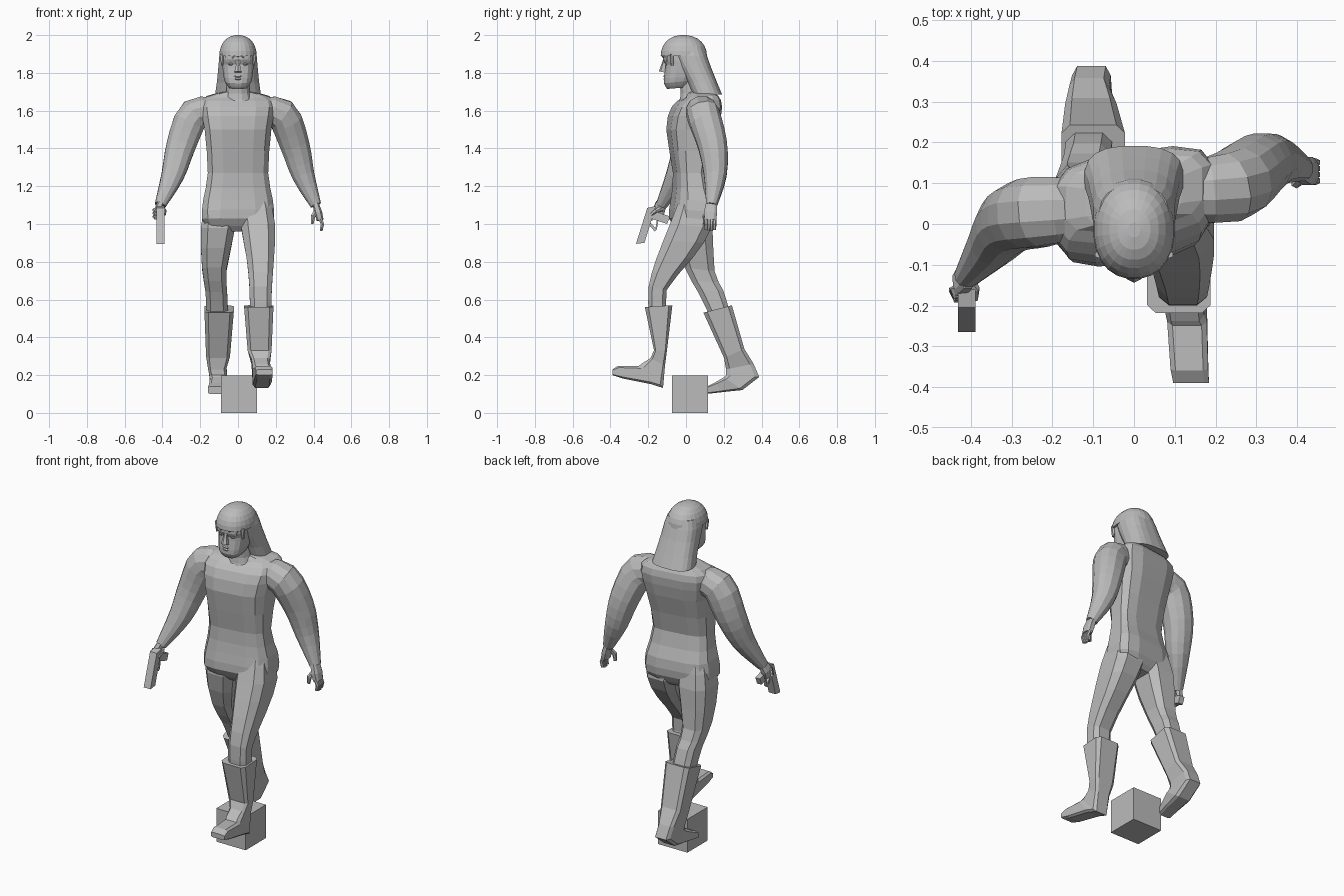
import bpy, bmesh, math
from mathutils import Vector

cube = bpy.data.objects.get("Cube")
if cube:
    bpy.data.objects.remove(cube, do_unlink=True)

shade = (0.5, 0.5, 0.5, 1)
grey = bpy.data.materials.new("plain grey")
grey.use_nodes = True
grey.diffuse_color = shade
grey.node_tree.nodes["Principled BSDF"].inputs["Base Color"].default_value = shade


def skin(name, rings):
    """Bridge equal outlines into a closed, flat-shaded object."""
    bm = bmesh.new()
    loops = [[bm.verts.new(corner) for corner in ring] for ring in rings]
    count = len(loops[0])
    for lower, upper in zip(loops, loops[1:]):
        for i in range(count):
            j = (i + 1) % count
            bm.faces.new((lower[i], lower[j], upper[j], upper[i]))
    bm.faces.new(loops[0])
    bm.faces.new(loops[-1])
    bmesh.ops.recalc_face_normals(bm, faces=bm.faces)
    mesh = bpy.data.meshes.new(name)
    bm.to_mesh(mesh)
    bm.free()
    mesh.materials.append(grey)
    obj = bpy.data.objects.new(name, mesh)
    bpy.context.collection.objects.link(obj)


def outline(sides, roundness):
    """Unit outline between a square and a circle."""
    def bend(value):
        return math.copysign(abs(value) ** roundness, value)
    turns = [(i + 0.5) * math.tau / sides for i in range(sides)]
    return [(bend(math.cos(turn)), bend(math.sin(turn))) for turn in turns]


def spline(points, t):
    """Point on a smooth curve through evenly spaced keys."""
    last = len(points) - 1
    i = min(int(t * last), last - 1)
    f = t * last - i
    before, start, end, after = (Vector(points[max(0, min(last, k))]) for k in range(i - 1, i + 3))
    leave, arrive = (end - before) / 2, (after - start) / 2
    blend = f * f * (3 - 2 * f)
    return start.lerp(end, blend) + leave * f * (1 - f) ** 2 - arrive * f * f * (1 - f)


def body(name, front, back, width, rings, sides=8, roundness=0.6, yaw=0):
    """Sections between front and back (y, z) edges; width holds (centre x, half width)."""
    sections = []
    for k in range(rings):
        t = k / (rings - 1)
        near, far, (centre, half) = spline(front, t), spline(back, t), spline(width, t)
        section = []
        for u, v in outline(sides, roundness):
            y, z = near.lerp(far, (v + 1) / 2)
            section.append((centre + u * half, y + yaw * u * half, z))
        sections.append(section)
    skin(name, sections)


def limb(name, keys, rings, sides=10, roundness=0.9, flatness=1):
    """Tube through (x, y, z, radius) keys."""
    stations = [spline(keys, k / (rings - 1)) for k in range(rings)]
    sections = []
    for k, station in enumerate(stations):
        ahead = stations[min(k + 1, rings - 1)].to_3d()
        behind = stations[max(k - 1, 0)].to_3d()
        along = (ahead - behind).normalized()
        across = Vector((0, 1, 0)).cross(along).normalized()
        depth = along.cross(across)
        sections.append([station.to_3d() + (across * u * flatness + depth * v) * station.w
                         for u, v in outline(sides, roundness)])
    skin(name, sections)


def plate(name, profile, centre, half):
    """Side profile of (y, z) points given thickness across x."""
    skin(name, [[(x, y, z) for y, z in profile] for x in (centre - half, centre + half)])


# Torso, twisted so the left shoulder sits back
body("torso",
     front=[(-.03, .96), (-.08, 1.03), (-.07, 1.13), (-.06, 1.27), (-.095, 1.5), (-.065, 1.62), (-.01, 1.67),
            (0, 1.7)],
     back=[(.1, .96), (.14, 1.02), (.14, 1.12), (.1, 1.27), (.16, 1.5), (.18, 1.62), (.16, 1.68), (.12, 1.7)],
     width=[(0, .15), (0, .193), (0, .188), (0, .163), (0, .18), (0, .2), (0, .17), (0, .07)],
     rings=15, sides=12, roundness=0.55, yaw=0.14)

# Legs: the left strides forward, the right trails; their tops sink into the hips
body("left_thigh",
     front=[(-.03, 1.15), (-.09, 1), (-.16, .82), (-.2, .67), (-.2, .52)],
     back=[(.11, 1.12), (.14, .98), (.04, .82), (-.1, .65), (-.09, .52)],
     width=[(.09, .08), (.106, .095), (.118, .076), (.12, .062), (.12, .06)], rings=9)
body("right_thigh",
     front=[(-.04, 1.15), (-.07, .98), (-.01, .77), (.06, .64), (.12, .52)],
     back=[(.11, 1.12), (.145, .98), (.155, .75), (.2, .65), (.23, .55)],
     width=[(-.09, .08), (-.106, .095), (-.125, .068), (-.115, .06), (-.11, .06)], rings=9)
body("left_boot",
     front=[(-.22, .56), (-.17, .33), (-.19, .29), (-.24, .26), (-.25, .25), (-.36, .25), (-.39, .23)],
     back=[(-.07, .57), (-.1, .33), (-.11, .25), (-.12, .13), (-.18, .15), (-.33, .18), (-.39, .2)],
     width=[(.11, .08), (.12, .05), (.13, .05), (.14, .045)], rings=7, roundness=0.35)
body("right_boot",
     front=[(.09, .53), (.2, .29), (.21, .23), (.21, .2), (.2, .19), (.15, .16), (.11, .14)],
     back=[(.245, .57), (.31, .34), (.36, .26), (.39, .19), (.3, .12), (.2, .11), (.11, .1)],
     width=[(-.1, .08), (-.11, .05), (-.1, .05), (-.12, .04)], rings=7, roundness=0.35)

# Arms share one mirrored shape; the right swings forward, the left hangs back
arm = [(.1, 1.59, .07), (.23, 1.58, .088), (.3, 1.42, .08), (.345, 1.26, .062), (.412, 1.1, .03)]
for side, sign, sway in (("left", 1, (.08, .09, .14, .155, .135)), ("right", -1, (.04, .03, .01, -.045, -.13))):
    limb(side + "_arm", [(sign * x, y, z, r) for (x, z, r), y in zip(arm, sway)], rings=13, sides=12)

# Open left hand
limb("left_palm", [(.41, .135, 1.11, .03), (.425, .13, 1.06, .036), (.435, .128, 1.02, .032)],
     rings=3, sides=8, roundness=0.6, flatness=0.6)
for i in range(4):
    y = .106 + i * .015
    tip = .96 + abs(i - 1.5) * .006
    limb(f"left_finger_{i + 1}", [(.434, y, 1.03, .011), (.447, y, 1, .01), (.44, y, tip, .008)],
         rings=3, sides=6)
limb("left_thumb", [(.415, .12, 1.07, .014), (.397, .1, 1.04, .013), (.393, .1, 1, .008)],
     rings=3, sides=6)

# Gripping right hand
limb("right_palm", [(-.41, -.13, 1.11, .03), (-.425, -.145, 1.07, .034), (-.425, -.155, 1.03, .028)],
     rings=3, sides=8, roundness=0.6, flatness=0.6)
for i in range(3):
    y, z = -.155 - i * .004, 1.075 - i * .018
    limb(f"right_finger_{i + 1}", [(-.443, y, z, .011), (-.437, y - .02, z - .006, .01),
                                   (-.405, y - .02, z - .014, .009)], rings=3, sides=6)
limb("right_thumb", [(-.405, -.13, 1.08, .014), (-.39, -.16, 1.07, .012), (-.39, -.185, 1.05, .008)],
     rings=3, sides=6)

# Pistol pointing down
plate("pistol_body", [(-.205, 1.085), (-.16, 1.095), (-.22, .9), (-.265, .895)], centre=-.41, half=.022)
plate("pistol_grip", [(-.185, 1.075), (-.19, 1.03), (-.1, 1), (-.085, 1.04)], centre=-.41, half=.015)
guard = [(-.2, 1), (-.165, .96), (-.155, 1.015)]
for i, ((y, z), (end_y, end_z)) in enumerate(zip(guard, guard[1:])):
    plate(f"trigger_guard_{i + 1}", [(y, z), (end_y, end_z), (end_y + .01, end_z + .01), (y + .01, z + .01)],
          centre=-.41, half=.007)

# Neck and face
body("neck", front=[(-.04, 1.64), (-.03, 1.69), (-.04, 1.78)], back=[(.12, 1.67), (.1, 1.7), (.08, 1.78)],
     width=[(0, .085), (0, .065), (0, .06)], rings=5, sides=12, roundness=0.9)
body("face",
     front=[(-.1, 1.715), (-.118, 1.745), (-.114, 1.8), (-.11, 1.845), (-.122, 1.87), (-.12, 1.92)],
     back=[(.02, 1.725), (.04, 1.76), (.06, 1.8), (.06, 1.845), (.06, 1.87), (.06, 1.92)],
     width=[(0, .045), (0, .07), (0, .08), (0, .084), (0, .085), (0, .084)],
     rings=11, sides=16, roundness=0.75)
body("nose", front=[(-.144, 1.808), (-.132, 1.84), (-.122, 1.87)], back=[(-.1, 1.8), (-.1, 1.84), (-.1, 1.87)],
     width=[(0, .021), (0, .012), (0, .012)], rings=4, sides=6, roundness=0.8)


def bulge(name, x, y, z, half, height):
    """Small swelling on the face."""
    levels = [(y + .005, z - height), (y, z), (y + .005, z + height)]
    body(name, levels, [(-.08, level) for _, level in levels],
         [(x, half * 0.7), (x, half), (x, half * 0.7)], rings=3, roundness=0.9)


bulge("upper_lip", 0, -.122, 1.782, .032, .006)
bulge("lower_lip", 0, -.122, 1.768, .03, .006)
bulge("left_eye", .036, -.112, 1.848, .018, .008)
bulge("right_eye", -.036, -.112, 1.848, .018, .008)

# Long hair: a dome over the skull with a flared fall behind
body("hair_fall",
     front=[(.03, 1.69), (.005, 1.75), (-.04, 1.83), (-.07, 1.89), (-.07, 1.94)],
     back=[(.192, 1.685), (.165, 1.75), (.133, 1.83), (.112, 1.89), (.093, 1.94)],
     width=[(0, .122), (0, .113), (0, .105), (0, .1), (0, .086)], rings=5, sides=20, roundness=0.75)
tiers = [math.radians(14 * i) for i in range(7)]
spread = [math.cos(a) ** 0.85 for a in tiers]
height = [1.89 + .11 * math.sin(a) for a in tiers]
body("hair_dome",
     front=[(-.015 - .12 * s, z) for s, z in zip(spread, height)],
     back=[(-.015 + .127 * s, z) for s, z in zip(spread, height)],
     width=[(0, .1 * s) for s in spread], rings=len(tiers), sides=24, roundness=0.9)

# Ragged fringe along the brow
for i, drop in enumerate((.05, .03, .015, .005, .01, .03, .05)):
    x = (i - 3) * .027
    y = 7 * x * x - .131
    low = 1.89 - drop
    body(f"fringe_{i + 1}", front=[(y, 1.9), (y, 1.888), (y + .004, low)],
         back=[(y + .02, 1.9), (y + .02, 1.888), (y + .02, low)],
         width=[(x, .016), (x, .015), (x * 1.05, .005)], rings=3, sides=6, roundness=0.9)

# Base block under the feet
plate("base_block", [(-.073, 0), (.117, 0), (.117, .197), (-.073, .197)], centre=0.005, half=.096)
